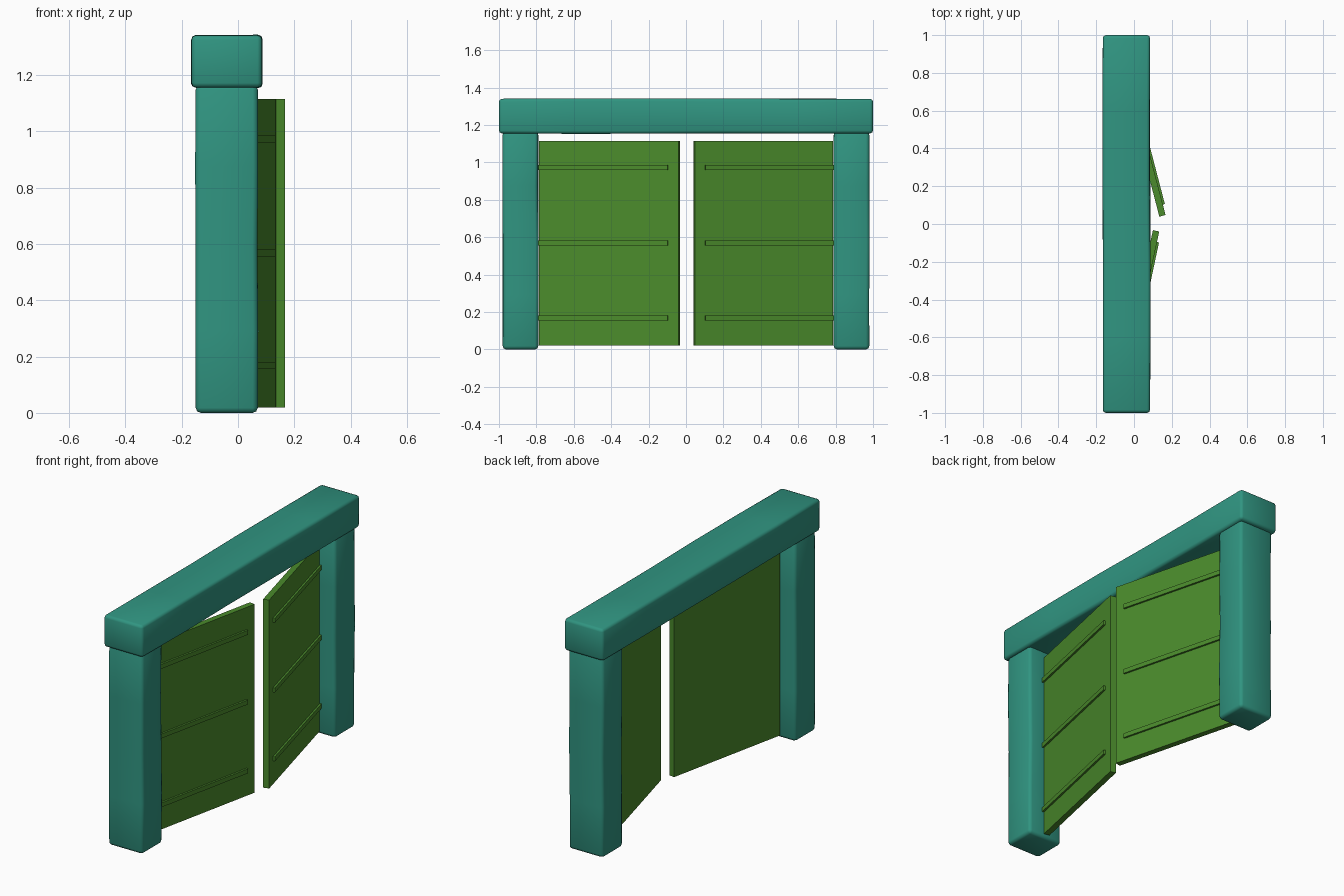
import bpy, bmesh, math, random
from mathutils import Matrix, Vector

if "Cube" in bpy.data.objects:
    bpy.data.objects.remove(bpy.data.objects["Cube"])

random.seed(4)


def material(name, color):
    m = bpy.data.materials.new(name)
    m.diffuse_color = (*color, 1)
    m.use_nodes = True
    m.node_tree.nodes["Principled BSDF"].inputs["Base Color"].default_value = m.diffuse_color
    return m


TEAL = material("teal_timber", (0.03, 0.30, 0.22))
GREEN = material("green_panel", (0.07, 0.26, 0.025))


def block(name, lo, hi, mat, matrix=Matrix(), bevel=0.0, cuts=0, axis=2, wobble=0.0):
    """Box between two corners, optionally cut along an axis, wobbled and bevelled."""
    lo, hi = Vector(lo), Vector(hi)
    bm = bmesh.new()
    bmesh.ops.create_cube(bm, size=1)
    size = hi - lo
    for v in bm.verts:
        v.co = Vector([c * s for c, s in zip(v.co, size)]) + (lo + hi) / 2
    if cuts:
        edges = [e for e in bm.edges
                 if abs((e.verts[0].co - e.verts[1].co)[axis]) > 1e-4]
        bmesh.ops.subdivide_edges(bm, edges=edges, cuts=cuts, use_grid_fill=True)
        for v in bm.verts:
            if lo[axis] + 1e-4 < v.co[axis] < hi[axis] - 1e-4:
                for i in range(3):
                    if i != axis:
                        v.co[i] += random.uniform(-wobble, wobble)
    bmesh.ops.recalc_face_normals(bm, faces=bm.faces)
    me = bpy.data.meshes.new(name)
    bm.to_mesh(me)
    bm.free()
    ob = bpy.data.objects.new(name, me)
    bpy.context.collection.objects.link(ob)
    ob.matrix_world = matrix
    me.materials.append(mat)
    if bevel:
        b = ob.modifiers.new("worn_edges", 'BEVEL')
        b.width, b.segments = bevel, 2
        b.limit_method, b.angle_limit = 'ANGLE', math.radians(40)
        for p in me.polygons:
            p.use_smooth = True
    return ob


# Timber frame: two posts and a heavy lintel
for side, s in (("left", -1), ("right", 1)):
    ys = sorted((s * 0.79, s * 0.98))
    block(f"{side}_post", (-0.15, ys[0], 0), (0.07, ys[1], 1.165), TEAL,
          bevel=0.018, cuts=3, axis=2, wobble=0.003)
block("lintel", (-0.165, -1, 1.155), (0.085, 1, 1.34), TEAL,
      bevel=0.016, cuts=4, axis=1, wobble=0.003)

# Two doors standing ajar, with three battens on the outer face of each
for side, s, angle in (("left", -1, 12.0), ("right", 1, 14.6)):
    hinge = (Matrix.Translation((-0.025, s * 0.785, 0))
             @ Matrix.Rotation(math.radians(s * angle), 4, 'Z'))
    ys = sorted((0, -s * 0.762))
    block(f"{side}_door_panel", (-0.034, ys[0], 0.02), (0, ys[1], 1.115), GREEN, hinge)
    ys = sorted((0, -s * 0.705))
    for i, z in enumerate((0.155, 0.555, 0.96)):
        block(f"{side}_door_batten_{i + 1}", (-0.002, ys[0], z),
              (0.011, ys[1], z + 0.026), GREEN, hinge)
